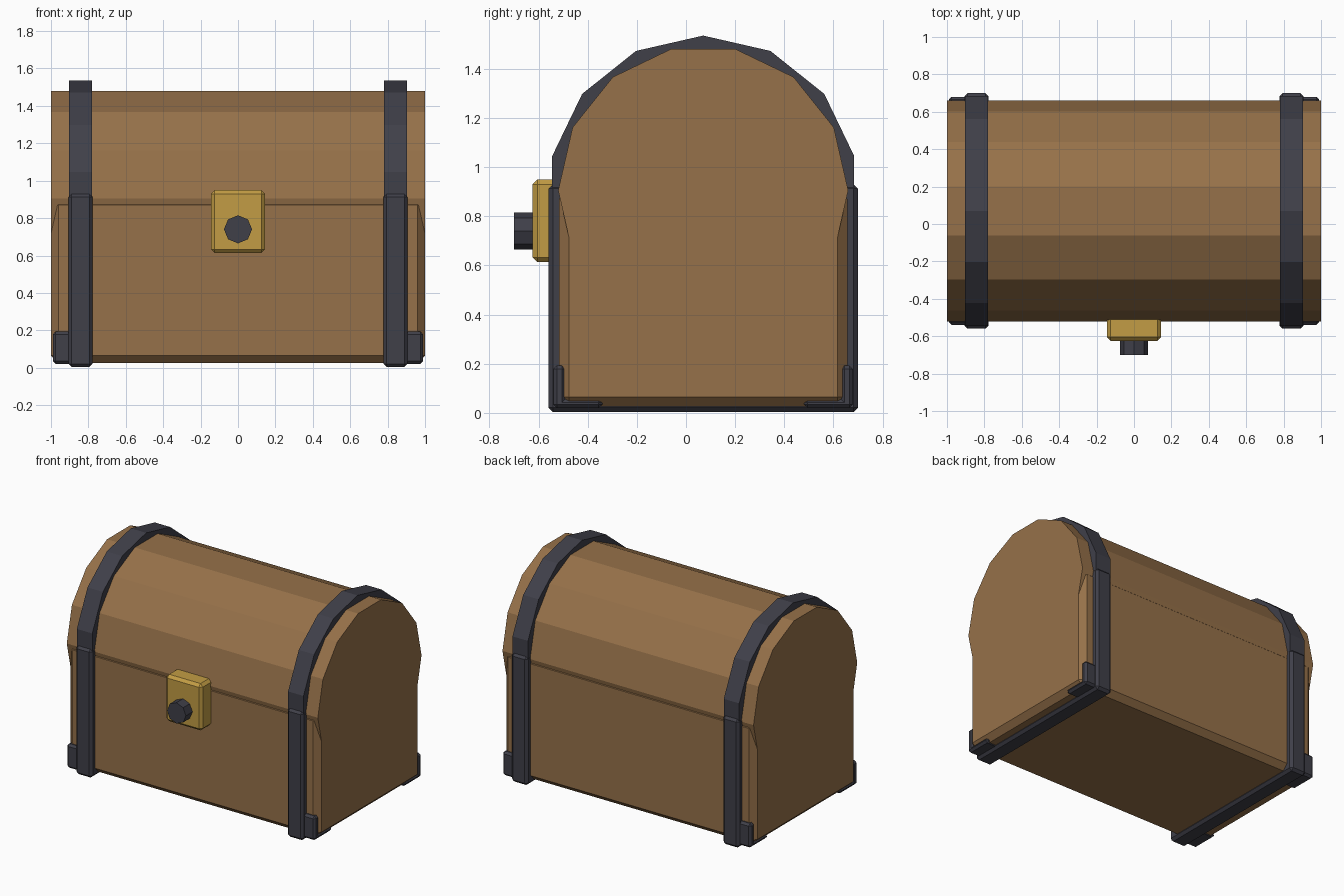
import bpy, bmesh, math
from mathutils import Vector

if "Cube" in bpy.data.objects:
    bpy.data.objects.remove(bpy.data.objects["Cube"])

CY, CZ = 0.07, 0.905          # axis of the curved lid
SIDES = 14


def material(name, rgb):
    m = bpy.data.materials.new(name)
    m.diffuse_color = (*rgb, 1)
    m.use_nodes = True
    m.node_tree.nodes["Principled BSDF"].inputs["Base Color"].default_value = m.diffuse_color
    return m


wood = material("brown_wood", (0.305, 0.165, 0.067))
iron = material("dark_iron", (0.050, 0.050, 0.066))
brass = material("brass", (0.54, 0.335, 0.058))


def finish(name, bm, mat):
    bmesh.ops.recalc_face_normals(bm, faces=bm.faces[:])
    me = bpy.data.meshes.new(name)
    bm.to_mesh(me)
    bm.free()
    me.materials.append(mat)
    ob = bpy.data.objects.new(name, me)
    bpy.context.collection.objects.link(ob)
    return ob


def box(name, lo, hi, bevel, mat):
    """Box between two corners with chamfered edges."""
    bm = bmesh.new()
    bmesh.ops.create_cube(bm, size=1)
    lo, hi = Vector(lo), Vector(hi)
    for v in bm.verts:
        v.co = (lo + hi) / 2 + v.co * (hi - lo)
    bmesh.ops.bevel(bm, geom=bm.edges[:], offset=bevel, segments=1,
                    profile=0.5, affect='EDGES')
    return finish(name, bm, mat)


def prism(name, axis, a, b, centre, radius, sides, turn, mat):
    """Regular prism along x or y; a corner points up when turn is 0."""
    bm = bmesh.new()
    rings = []
    for t in (a, b):
        ring = []
        for i in range(sides):
            ang = 2 * math.pi * (i + turn) / sides
            u = centre[0] + radius * math.sin(ang)
            w = centre[1] + radius * math.cos(ang)
            ring.append(bm.verts.new((t, u, w) if axis == 'x' else (u, t, w)))
        bm.faces.new(ring)
        rings.append(ring)
    for i in range(sides):
        j = (i + 1) % sides
        bm.faces.new((rings[0][i], rings[0][j], rings[1][j], rings[1][i]))
    return finish(name, bm, mat)


# Chest body and rounded lid
box("chest_body", (-1, CY - 0.587, 0.025), (1, CY + 0.587, 0.91), 0.04, wood)
prism("lid", 'x', -1, 1, (CY, CZ), 0.59, SIDES, 0.5, wood)

for sx, side in ((-1, "left"), (1, "right")):
    # Iron straps over the lid and around the body
    prism(side + "_lid_strap", 'x', sx * 0.78, sx * 0.903, (CY, CZ), 0.63,
          SIDES, 0, iron)
    x0, x1 = sorted((sx * 0.777, sx * 0.907))
    box(side + "_body_strap", (x0, CY - 0.63, 0.003), (x1, CY + 0.63, 0.93),
        0.018, iron)
    # Corner brackets: an upright plate and a foot plate
    x0, x1 = sorted((sx * 0.82, sx * 0.99))
    for sy, end in ((-1, "front"), (1, "back")):
        for part, inner, top in (("upright", 0.56, 0.193), ("foot", 0.41, 0.057)):
            y0, y1 = sorted((CY + sy * inner, CY + sy * 0.61))
            box(f"{side}_{end}_bracket_{part}", (x0, y0, 0.02), (x1, y1, top),
                0.015, iron)

# Lock plate and knob
box("lock_plate", (-0.145, -0.625, 0.613), (0.145, -0.45, 0.95), 0.02, brass)
prism("lock_knob", 'y', -0.70, -0.55, (0, 0.74), 0.075, 8, 0, iron)
